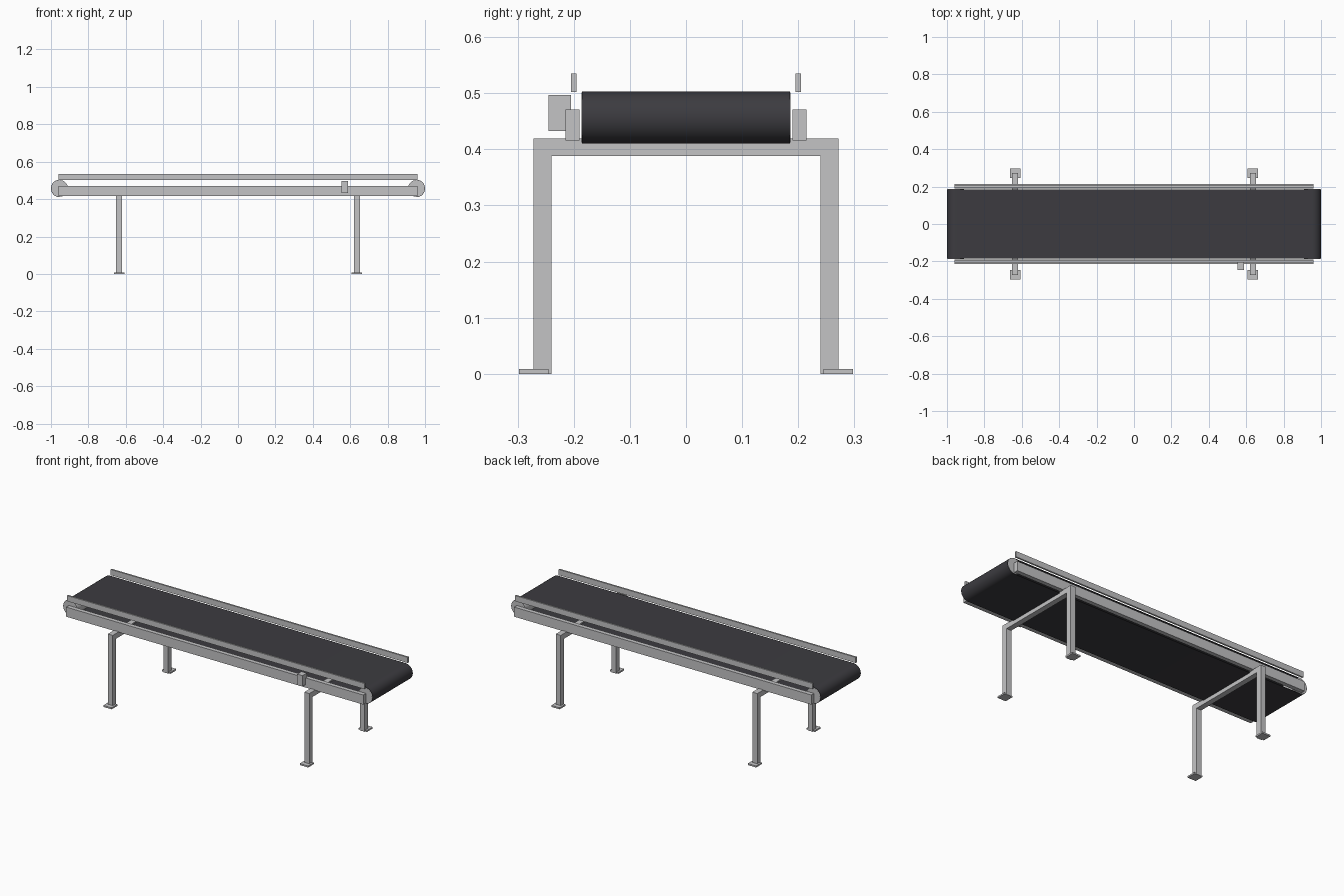
import bpy, bmesh, math

if "Cube" in bpy.data.objects:
    bpy.data.objects.remove(bpy.data.objects["Cube"])


def material(name, rgb):
    m = bpy.data.materials.new(name)
    m.diffuse_color = (*rgb, 1)
    m.use_nodes = True
    m.node_tree.nodes["Principled BSDF"].inputs["Base Color"].default_value = m.diffuse_color
    return m


METAL = material("light_grey_metal", (0.55, 0.55, 0.56))
RUBBER = material("dark_rubber", (0.045, 0.044, 0.051))


def finish(name, bm, mat, smooth=False):
    bmesh.ops.recalc_face_normals(bm, faces=bm.faces)
    me = bpy.data.meshes.new(name)
    bm.to_mesh(me)
    bm.free()
    me.materials.append(mat)
    ob = bpy.data.objects.new(name, me)
    bpy.context.collection.objects.link(ob)
    if smooth:
        bpy.ops.object.select_all(action='DESELECT')
        ob.select_set(True)
        bpy.context.view_layer.objects.active = ob
        bpy.ops.object.shade_smooth_by_angle(angle=math.radians(35))
    return ob


def box(name, x, y, z, mat=METAL):
    """Box from (min, max) ranges on each axis."""
    bm = bmesh.new()
    bmesh.ops.create_cube(bm, size=1)
    for v in bm.verts:
        for i, (a, b) in enumerate((x, y, z)):
            v.co[i] = (a + b) / 2 + v.co[i] * (b - a)
    return finish(name, bm, mat)


CX, CZ, R, T, HALF = 0.9535, 0.457, 0.0465, 0.002, 0.185
SEG = 24


def loop(r):
    """Stadium outline round both rollers, in (x, z)."""
    pts = []
    for side, start in ((1, -math.pi / 2), (-1, math.pi / 2)):
        for i in range(SEG + 1):
            a = start + math.pi * i / SEG
            pts.append((side * CX + r * math.cos(a), CZ + r * math.sin(a)))
    return pts


# Belt: thin hollow band
bm = bmesh.new()
rings = [[bm.verts.new((x, y, z)) for x, z in loop(r)]
         for r, y in ((R, -HALF), (R, HALF), (R - T, HALF), (R - T, -HALF))]
n = len(rings[0])
for k in range(4):
    a, b = rings[k], rings[(k + 1) % 4]
    for i in range(n):
        j = (i + 1) % n
        bm.faces.new((a[i], a[j], b[j], b[i]))
finish("belt", bm, RUBBER, True)

# End rollers
for sx, end in ((-1, "left"), (1, "right")):
    bm = bmesh.new()
    r = R - T
    bmesh.ops.create_cone(bm, cap_ends=True, segments=2 * SEG, radius1=r,
                          radius2=r, depth=2 * HALF + 0.002)
    for v in bm.verts:
        x, y, z = v.co
        v.co = (sx * CX + x, z, CZ + y)
    finish(end + "_roller", bm, METAL, True)


def span(s, a, b):
    return tuple(sorted((s * a, s * b)))


# Side frames, guide rails, legs and feet
for sy, side in ((-1, "front"), (1, "back")):
    box(side + "_side_frame", (-0.96, 0.96), span(sy, 0.19, 0.215), (0.4155, 0.4715))
    box(side + "_guide_rail", (-0.96, 0.96), span(sy, 0.195, 0.205), (0.502, 0.535))
    for cx, end in ((-0.635, "left"), (0.635, "right")):
        tag = side + "_" + end
        box(tag + "_leg", (cx - 0.016, cx + 0.016), span(sy, 0.24, 0.272), (0, 0.419))
        box(tag + "_foot", (cx - 0.027, cx + 0.027), span(sy, 0.245, 0.298), (0, 0.009))

# Cross bars joining each pair of legs
for cx, end in ((-0.635, "left"), (0.635, "right")):
    box(end + "_cross_bar", (cx - 0.016, cx + 0.016), (-0.24, 0.24), (0.388, 0.419))

# Control box on the front frame
box("control_box", (0.554, 0.588), (-0.245, -0.205), (0.433, 0.4965))
